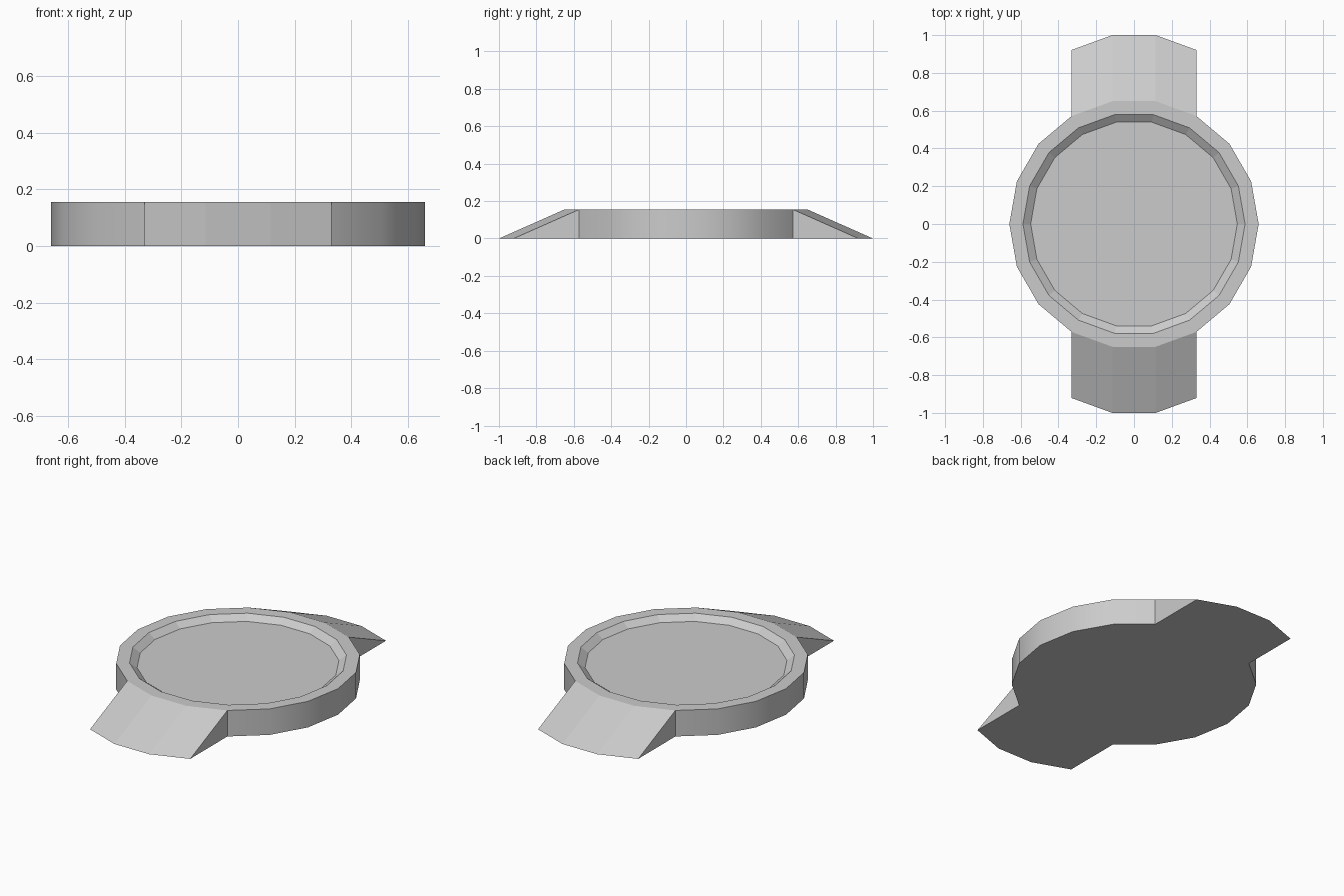
import bpy, bmesh
from math import cos, sin, radians
from mathutils import Vector

if "Cube" in bpy.data.objects:
    bpy.data.objects.remove(bpy.data.objects["Cube"])

SIDES = 18
HEIGHT = 0.155
WING_REACH = 0.35

bm = bmesh.new()

# Disc: rings from the base, up the wall, over the rim and into the shallow recess
profile = [(0.66, 0), (0.66, HEIGHT), (0.588, HEIGHT), (0.547, HEIGHT - 0.03)]
rings = []
for radius, z in profile:
    angles = [radians(i * 360 / SIDES) for i in range(SIDES)]
    rings.append([bm.verts.new((radius * cos(a), radius * sin(a), z)) for a in angles])

walls = []
for level, (low, high) in enumerate(zip(rings, rings[1:])):
    for i in range(SIDES):
        j = (i + 1) % SIDES
        face = bm.faces.new((low[i], low[j], high[j], high[i]))
        if level == 0:
            walls.append(face)
bm.faces.new(rings[0][::-1])
bm.faces.new(rings[-1])

# Round wall is smooth, everything else is flat
for face in walls:
    face.smooth = True

# Ramped wings: pull three wall faces outwards at the bottom, front and back
for first, direction in ((3, 1), (12, -1)):
    faces = walls[first:first + 3]
    for face in faces:
        face.smooth = False
    result = bmesh.ops.extrude_face_region(bm, geom=faces)
    for item in result["geom"]:
        if isinstance(item, bmesh.types.BMVert) and item.co.z < 0.01:
            item.co += Vector((0, direction * WING_REACH, 0))
        elif isinstance(item, bmesh.types.BMFace):
            item.smooth = False
    leftovers = [f for f in faces if f.is_valid]
    if leftovers:
        bmesh.ops.delete(bm, geom=leftovers, context="FACES")
    for face in bm.faces:
        if face not in walls and face.smooth:
            face.smooth = False

bmesh.ops.remove_doubles(bm, verts=bm.verts, dist=0.0005)
bmesh.ops.recalc_face_normals(bm, faces=bm.faces)

mesh = bpy.data.meshes.new("winged_disc")
bm.to_mesh(mesh)
bm.free()
bpy.context.collection.objects.link(bpy.data.objects.new("winged_disc", mesh))
